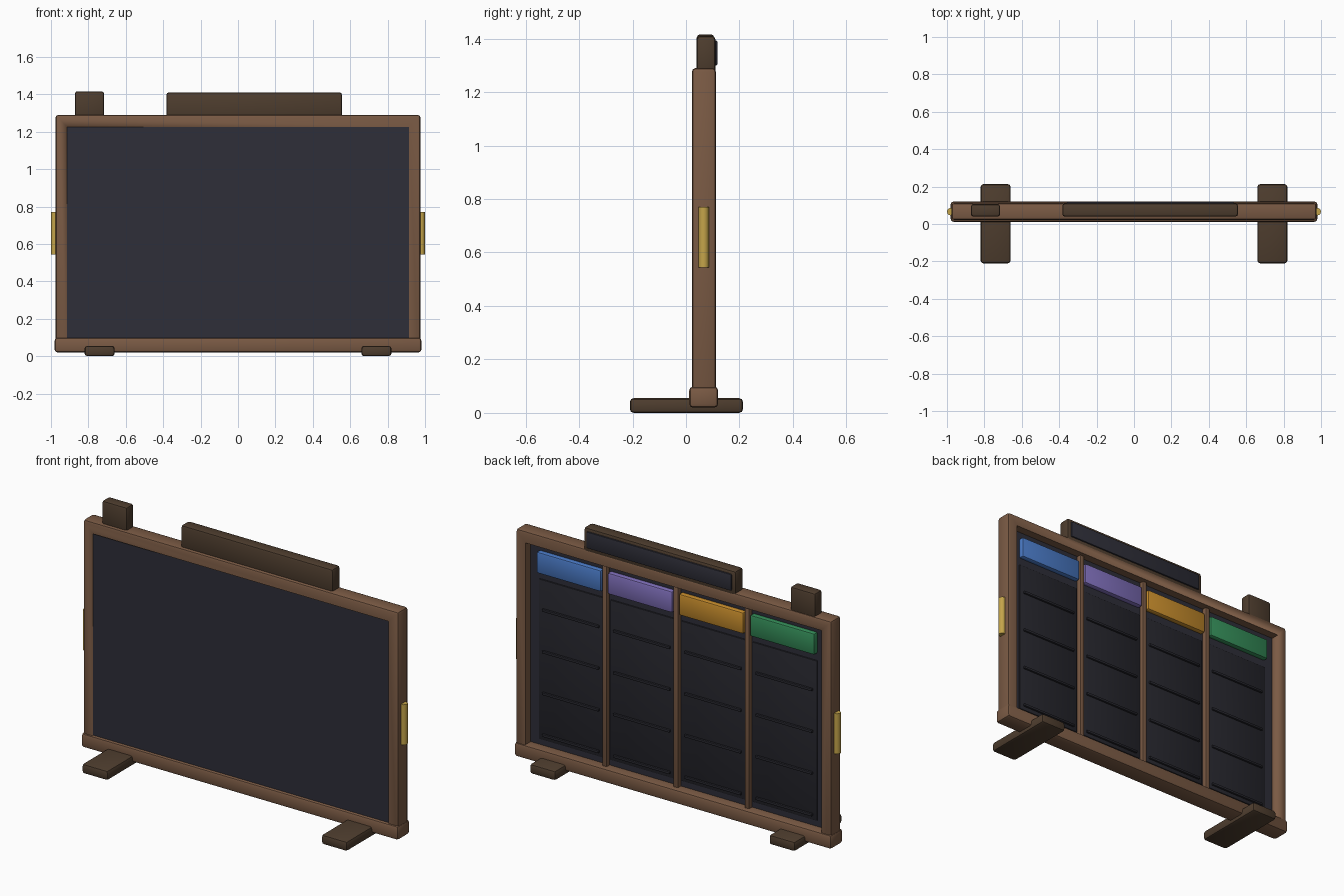
import bpy

old = bpy.data.objects.get("Cube")
if old:
    bpy.data.objects.remove(old, do_unlink=True)


def material(name, r, g, b):
    """Flat colour given as 0-255 sRGB, stored as linear."""
    lin = [((c / 255 + 0.055) / 1.055) ** 2.4 for c in (r, g, b)] + [1]
    m = bpy.data.materials.new(name)
    m.use_nodes = True
    m.diffuse_color = lin
    m.node_tree.nodes["Principled BSDF"].inputs["Base Color"].default_value = lin
    return m


wood = material("brown wood", 122, 90, 68)
dark_wood = material("dark wood", 78, 61, 46)
slate = material("slate", 46, 46, 56)
charcoal = material("charcoal", 38, 38, 45)
brass = material("brass", 196, 164, 74)
tag_colours = [
    material("blue", 74, 122, 198),
    material("purple", 127, 111, 186),
    material("amber", 198, 140, 44),
    material("green", 52, 140, 88),
]


def finish(obj, name, mat, bevel=0, segments=2):
    obj.name = name
    obj.data.materials.append(mat)
    bpy.ops.object.transform_apply(location=False, rotation=False, scale=True)
    if bevel:
        mod = obj.modifiers.new("bevel", "BEVEL")
        mod.width = bevel
        mod.segments = segments
        bpy.ops.object.modifier_apply(modifier=mod.name)
    bpy.ops.object.shade_smooth_by_angle()
    return obj


def box(name, x, y, z, mat, bevel=0, segments=2):
    """Box from (min, max) ranges on each axis."""
    spans = (x, y, z)
    bpy.ops.mesh.primitive_cube_add(size=1, location=[(a + b) / 2 for a, b in spans])
    obj = bpy.context.object
    obj.scale = [b - a for a, b in spans]
    return finish(obj, name, mat, bevel, segments)


# Wooden frame with a rectangular opening
frame = box("frame", (-0.975, 0.975), (0.022, 0.112), (0.03, 1.29), wood, 0.014)
cutter = box("frame_cutter", (-0.915, 0.915), (-0.2, 0.4), (0.07, 1.226), wood)
cutter.hide_render = True
cut = frame.modifiers.new("opening", "BOOLEAN")
cut.object = cutter
cut.solver = "EXACT"
bpy.context.view_layer.objects.active = frame
bpy.ops.object.modifier_apply(modifier=cut.name)
bpy.data.objects.remove(cutter, do_unlink=True)

# Heavier bottom rail and the writing board
box("bottom_rail", (-0.98, 0.98), (0.012, 0.12), (0.02, 0.098), wood, 0.014)
box("board", (-0.916, 0.916), (0.028, 0.065), (0.06, 1.23), slate)

# Back dividers
pitch = 0.44
for i in (-1, 0, 1):
    box("divider", (i * pitch - 0.014, i * pitch + 0.014), (0.06, 0.092),
        (0.08, 1.226), wood, 0.005)

# Four back columns: coloured header, raised panel and thin card ledges
for i, colour in enumerate(tag_colours):
    cx = (1.5 - i) * pitch
    box("column_header", (cx - 0.2, cx + 0.2), (0.06, 0.095), (1.065, 1.185), colour, 0.01)
    panel = box("column_panel", (cx - 0.2, cx + 0.2), (0.06, 0.072), (0.13, 1.025),
                charcoal, 0.005)
    for row in range(4):
        z = 0.16 + row * 0.233
        box("card_ledge", (cx - 0.175, cx + 0.175), (0.068, 0.083),
            (z - 0.007, z + 0.007), charcoal, 0.003)

# Feet and side handles
for side, s in (("left", 1), ("right", -1)):
    box(side + "_foot", sorted((s * 0.66, s * 0.82)), (-0.21, 0.213), (0, 0.055),
        dark_wood, 0.014)
    bpy.ops.mesh.primitive_cylinder_add(vertices=12, radius=0.02, depth=0.225,
                                        location=(s * 0.98, 0.066, 0.657))
    finish(bpy.context.object, side + "_handle", brass)

# Blocks on the top edge
box("small_top_block", (-0.872, -0.716), (0.04, 0.106), (1.27, 1.416), dark_wood, 0.013)
box("long_top_block", (-0.383, 0.556), (0.04, 0.11), (1.27, 1.41), dark_wood, 0.013)
box("long_block_plate", (-0.36, 0.534), (0.1, 0.118), (1.3, 1.392), slate, 0.005)
